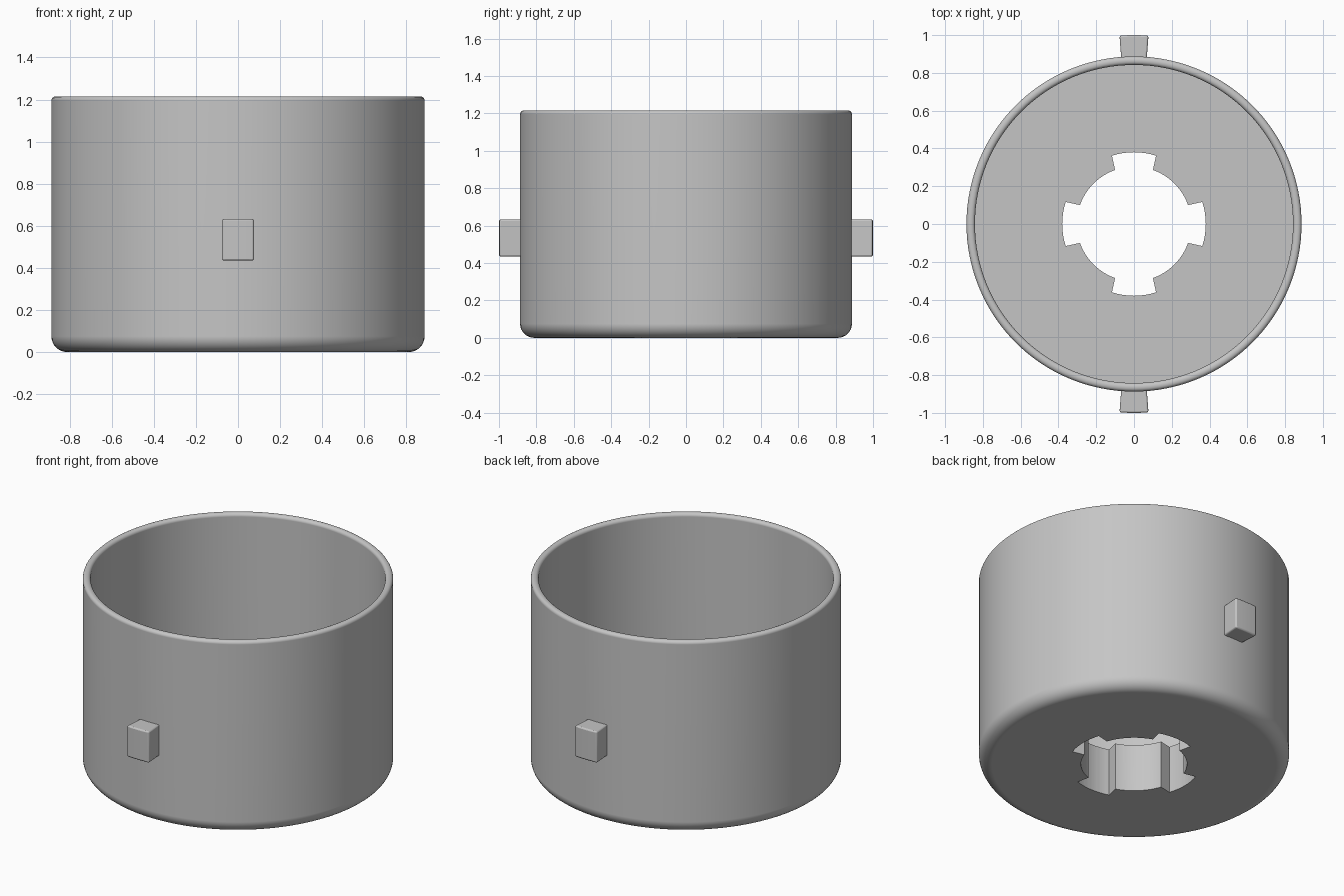
import bpy, bmesh
from math import sin, cos, pi, radians

cube = bpy.data.objects.get("Cube")
if cube:
    bpy.data.objects.remove(cube, do_unlink=True)

R_OUT, R_IN, HEIGHT, FLOOR = 0.887, 0.842, 1.215, 0.30
SEGMENTS = 128

grey = bpy.data.materials.new("plain grey")
grey.use_nodes = True
COLOUR = (0.56, 0.56, 0.56, 1)
grey.diffuse_color = COLOUR
grey.node_tree.nodes["Principled BSDF"].inputs["Base Color"].default_value = COLOUR


def make_object(name, bm):
    bmesh.ops.recalc_face_normals(bm, faces=bm.faces[:])
    mesh = bpy.data.meshes.new(name)
    bm.to_mesh(mesh)
    bm.free()
    mesh.materials.append(grey)
    obj = bpy.data.objects.new(name, mesh)
    bpy.context.collection.objects.link(obj)
    return obj


def activate(obj):
    bpy.ops.object.select_all(action='DESELECT')
    obj.select_set(True)
    bpy.context.view_layer.objects.active = obj


def smooth(obj):
    activate(obj)
    bpy.ops.object.shade_smooth_by_angle(angle=radians(35))
    weighted = obj.modifiers.new("Even normals", 'WEIGHTED_NORMAL')
    weighted.keep_sharp = True


def arc(cx, cz, r, start, end, steps):
    angles = [radians(start + (end - start) * i / steps) for i in range(steps + 1)]
    return [(cx + r * cos(a), cz + r * sin(a)) for a in angles]


def prism(outline, z0, z1):
    bm = bmesh.new()
    base = bm.faces.new([bm.verts.new((x, y, z0)) for x, y in outline])
    top = bmesh.ops.extrude_face_region(bm, geom=[base])["geom"]
    verts = [v for v in top if isinstance(v, bmesh.types.BMVert)]
    bmesh.ops.translate(bm, verts=verts, vec=(0, 0, z1 - z0))
    return bm


# Cup body: revolved wall and thick floor with rounded lower edge and rim
fillet, lip = 0.075, 0.02
profile = [(0, 0)]
profile += arc(R_OUT - fillet, fillet, fillet, -90, 0, 8)
profile += arc(R_OUT - lip, HEIGHT - lip, lip, 0, 90, 5)
profile += arc(R_IN + lip, HEIGHT - lip, lip, 90, 180, 5)
profile += [(R_IN, FLOOR), (0, FLOOR)]

bm = bmesh.new()
points = [bm.verts.new((r, 0, z)) for r, z in profile]
edges = [bm.edges.new(pair) for pair in zip(points, points[1:])]
bmesh.ops.spin(bm, geom=points + edges, cent=(0, 0, 0), axis=(0, 0, 1),
               angle=2 * pi, steps=SEGMENTS, use_duplicate=False)
bmesh.ops.remove_doubles(bm, verts=bm.verts[:], dist=0.0005)
cup = make_object("cup_body", bm)

# Central hole with four notches, cut right through the floor
outline = []
for k in range(4):
    outline += arc(0, 0, 0.38, 90 * k - 17.9, 90 * k + 17.9, 8)
    outline += arc(0, 0, 0.303, 90 * k + 19.3, 90 * k + 70.7, 12)
cutter = make_object("hole_cutter", prism(outline, -0.1, FLOOR + 0.1))
cutter.hide_render = True
cut = cup.modifiers.new("Notched hole", 'BOOLEAN')
cut.operation = 'DIFFERENCE'
cut.solver = 'EXACT'
cut.object = cutter
activate(cup)
bpy.ops.object.modifier_apply(modifier=cut.name)
bpy.data.objects.remove(cutter, do_unlink=True)
smooth(cup)

# Side lugs: small wedges on the front and back with softened edges
for name, middle in (("front_lug", -90), ("back_lug", 90)):
    outline = arc(0, 0, 1.0, middle - 4.4, middle + 4.4, 6)
    outline += arc(0, 0, 0.86, middle + 4.4, middle - 4.4, 6)
    lug = make_object(name, prism(outline, 0.435, 0.632))
    bevel = lug.modifiers.new("Soft edges", 'BEVEL')
    bevel.width = 0.008
    bevel.segments = 2
    bevel.limit_method = 'ANGLE'
    smooth(lug)
